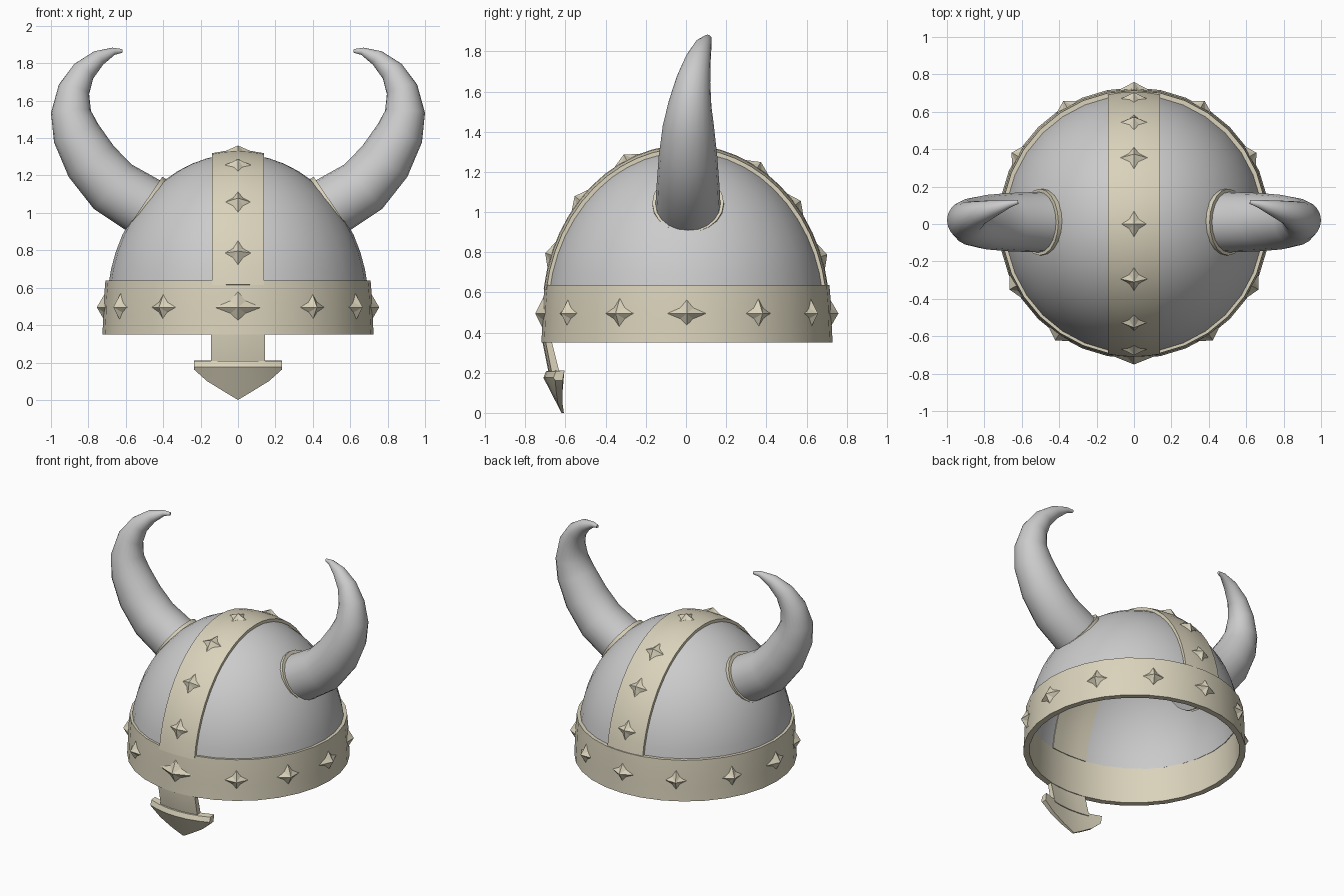
import bpy, bmesh
from math import sin, cos, pi, sqrt, atan2, radians
from mathutils import Vector

if "Cube" in bpy.data.objects:
    bpy.data.objects.remove(bpy.data.objects["Cube"])

brass = bpy.data.materials.new("pale_brass")
brass.diffuse_color = (0.70, 0.65, 0.50, 1)
brass.use_nodes = True
brass.node_tree.nodes["Principled BSDF"].inputs["Base Color"].default_value = brass.diffuse_color


def make(name, verts, faces, mat=None, angle=None):
    bm = bmesh.new()
    vs = [bm.verts.new(v) for v in verts]
    for f in faces:
        bm.faces.new([vs[i] for i in f])
    bmesh.ops.remove_doubles(bm, verts=bm.verts, dist=0.0005)
    bmesh.ops.recalc_face_normals(bm, faces=bm.faces)
    me = bpy.data.meshes.new(name)
    bm.to_mesh(me)
    bm.free()
    if angle:
        me.polygons.foreach_set("use_smooth", [True] * len(me.polygons))
        me.set_sharp_from_angle(angle=radians(angle))
    if mat:
        me.materials.append(mat)
    ob = bpy.data.objects.new(name, me)
    bpy.context.collection.objects.link(ob)
    return ob


def loft(name, rings, closed=False, mat=None, angle=35):
    """Skin closed rings of points; closed joins last ring to first, else caps."""
    n, m = len(rings[0]), len(rings)
    faces = []
    for i in range(m if closed else m - 1):
        j = (i + 1) % m
        for k in range(n):
            l = (k + 1) % n
            faces.append((i * n + k, i * n + l, j * n + l, j * n + k))
    if not closed:
        faces += [tuple(range(n)), tuple(range((m - 1) * n, m * n))]
    return make(name, [p for r in rings for p in r], faces, mat, angle)


def lathe(name, profile, mat=None, sides=32, oy=0.0):
    rings = [[(r * sin(2 * pi * i / sides), oy - r * cos(2 * pi * i / sides), z)
              for r, z in profile] for i in range(sides)]
    return loft(name, rings, True, mat)


# dome shell
CZ = 0.5
arc = [radians(7 + 83 * i / 12) for i in range(13)]
outer = [(0.70 * cos(t), CZ + 0.815 * sin(t)) for t in arc]
inner = [(0.68 * cos(t), CZ + 0.795 * sin(t)) for t in reversed(arc)]
outer[-1], inner[0] = (0, CZ + 0.815), (0, CZ + 0.795)
lathe("dome", outer + inner)

# brow band
lathe("brow_band", [(0.725, 0.35), (0.72, 0.45), (0.717, 0.54), (0.709, 0.638),
                    (0.677, 0.638), (0.685, 0.35)], brass, oy=0.005)

# crest strip running front to back over the dome
SY, SZ = 0.716, 0.835
rings = []
for i in range(25):
    t = radians(8 + 164 * i / 24)
    ring = []
    for xs, d in (((-0.14, -0.07, 0, 0.07, 0.14), 0), ((0.14, 0.07, 0, -0.07, -0.14), 0.045)):
        for x in xs:
            k = sqrt(1 - (x / 0.72) ** 2)
            ring.append((x, -(SY - d) * k * cos(t), CZ + (SZ - d) * k * sin(t)))
    rings.append(ring)
loft("crest_strip", rings, False, brass)

# four-pointed studs
sv, sf = [], []


def stud(base, normal, side, w, h, rise, sink=0.012):
    n, s = Vector(normal).normalized(), Vector(side).normalized()
    u, c, b = n.cross(s), Vector(base), len(sv)
    for k in range(8):
        q = 1 if k % 2 == 0 else 0.56
        a = k * pi / 4
        sv.append(c - n * sink + s * (q * w / 2 * cos(a)) + u * (q * h / 2 * sin(a)))
    sv.append(c + n * rise)
    sf.extend((b + k, b + (k + 1) % 8, b + 8) for k in range(8))
    sf.append(tuple(b + k for k in range(8)))


for a, w, h in ((0, .25, .20), (34, .17, .17), (62, .19, .17), (90, .21, .17),
                (120, .17, .17), (150, .17, .17), (180, .19, .17)):
    for s in ((1,) if a in (0, 180) else (1, -1)):
        x, y = s * sin(radians(a)), -cos(radians(a))
        stud((0.717 * x, 0.717 * y + 0.004, 0.495), (x, y, 0), (-y, x, 0), w, h, 0.038)

for y, z, rise in ((-.68, .79, .03), (-.54, 1.07, .03), (-.30, 1.27, .03), (0, 1.36, .025),
                   (.37, 1.25, .03), (.58, 1.07, .03), (.70, .79, .03)):
    t = atan2((z - CZ) / SZ, y / SY)
    stud((0, SY * cos(t), CZ + SZ * sin(t)), (0, cos(t) / SY, sin(t) / SZ), (1, 0, 0),
         0.17, 0.17, rise)
make("studs", sv, sf, brass)

# nose guard: stem
rings = []
for x in (-0.145, -0.07, 0, 0.07, 0.145):
    c = 0.75 * x * x
    rings.append([(x, -0.712 + c, 0.40), (x, -0.714 + c, 0.35), (x, -0.682 + c, 0.19),
                  (x, -0.643 + c, 0.19), (x, -0.683 + c, 0.35), (x, -0.685 + c, 0.40)])
loft("nose_guard_stem", rings, False, brass, 25)

# nose guard: pointed foot
half = [(0.235, 0.162), (0.165, 0.10), (0.08, 0.048), (0, 0)]
rings = []
for x, zb in [(-x, z) for x, z in half] + half[-2::-1]:
    c = 0.9 * x * x
    yb = -0.71 + c + 0.5 * (0.18 - zb)
    rings.append([(x, -0.697 + c, 0.207), (x, -0.71 + c, 0.175), (x, yb, zb),
                  (x, max(yb + 0.012, -0.615), zb), (x, -0.655 + c, 0.212)])
loft("nose_guard_foot", rings, False, brass, 25)

# horns and their collars: x, y, z, radius along the centre line
path = [(.42, .01, .985, .162), (.50, .01, 1.035, .162), (.67, .01, 1.14, .156),
        (.785, .01, 1.275, .146), (.865, .012, 1.425, .128), (.893, .02, 1.54, .107),
        (.877, .037, 1.66, .085), (.825, .06, 1.757, .064), (.745, .085, 1.828, .043),
        (.665, .108, 1.864, .02), (.62, .118, 1.866, .010)]
axis = Vector((0.826, 0, 0.564))


def ring_at(c, tangent, r, sides=20):
    t = tangent.normalized()
    v = t.cross(Vector((0, 1, 0))).normalized()
    u = v.cross(t)
    return [c + u * (r * cos(2 * pi * k / sides)) + v * (r * sin(2 * pi * k / sides))
            for k in range(sides)]


def mirrored(rings, s):
    return [[(s * p.x, p.y, p.z) for p in r] for r in rings]


pts = [Vector(p[:3]) for p in path]
horn = [ring_at(p, pts[min(i + 1, len(pts) - 1)] - pts[max(i - 1, 0)], path[i][3])
        for i, p in enumerate(pts)]
hub = Vector((0.493, 0.01, 1.038))
collar = [ring_at(hub + axis * d, axis, 0.178) for d in (-0.06, 0.014)]
for s, tag in ((1, "right"), (-1, "left")):
    loft("horn_" + tag, mirrored(horn, s), False, None, 50)
    loft("horn_collar_" + tag, mirrored(collar, s), False, brass)
